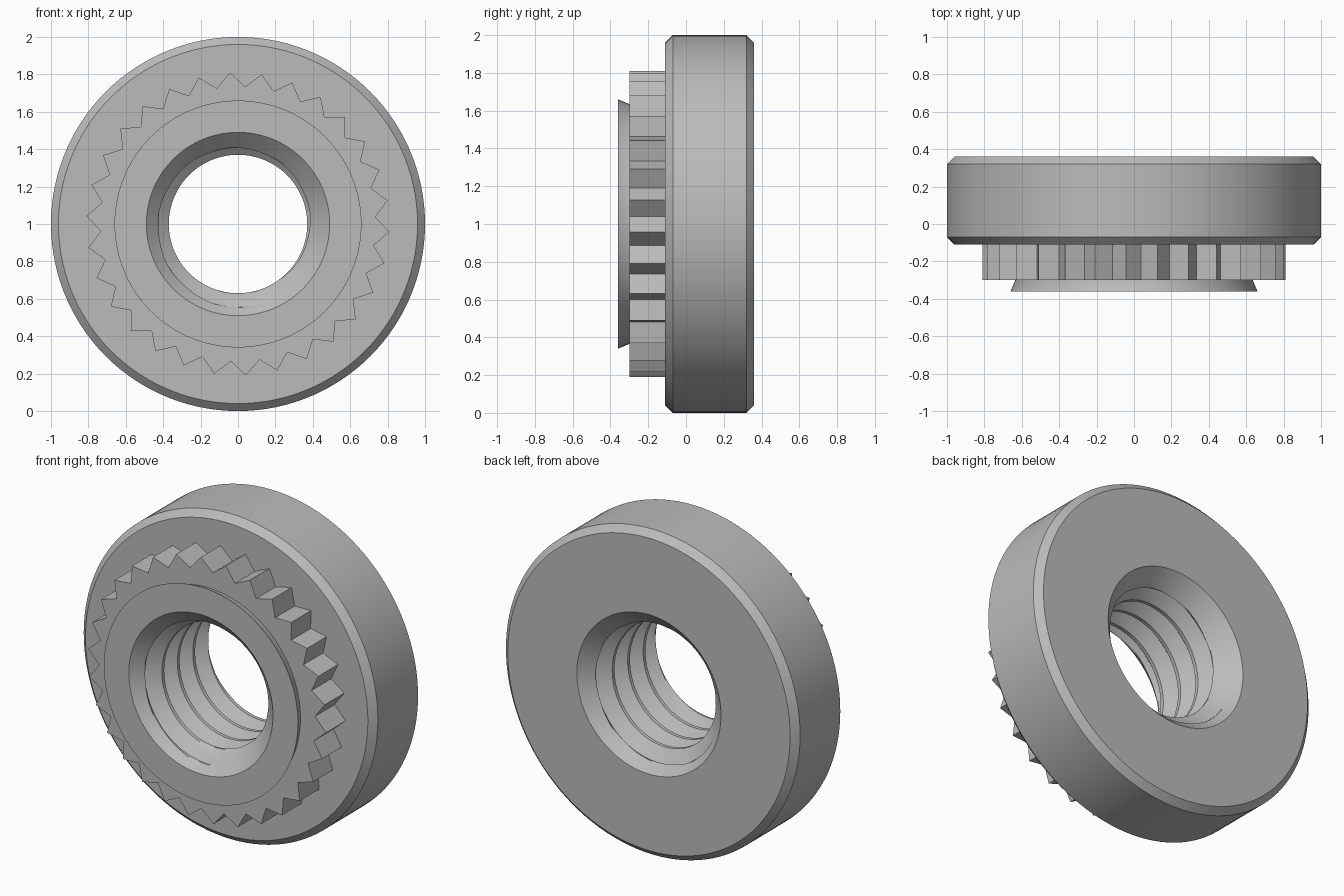
import bpy, bmesh, math

if "Cube" in bpy.data.objects:
    bpy.data.objects.remove(bpy.data.objects["Cube"])

N = 120                      # columns around the axis
CZ = 1.0                     # axis height
FRONT, BACK = -0.36, 0.36
HOLE, MOUTH = 0.37, 0.49     # thread crest radius, countersink mouth radius
PITCH, DEPTH = 0.15, 0.075

steel = bpy.data.materials.new("steel grey")
steel.diffuse_color = (0.5, 0.5, 0.5, 1)
steel.use_nodes = True
steel.node_tree.nodes["Principled BSDF"].inputs["Base Color"].default_value = steel.diffuse_color


def place(r, y, t):
    return (r * math.cos(t), y, CZ + r * math.sin(t))


def skin(bm, columns):
    """Quads between neighbouring columns of points."""
    cols = [[bm.verts.new(p) for p in c] for c in columns]
    for a, b in zip(cols, cols[1:]):
        for k in range(len(a) - 1):
            bm.faces.new((a[k], a[k + 1], b[k + 1], b[k]))


def finish(bm, name, angle=None):
    bmesh.ops.remove_doubles(bm, verts=bm.verts, dist=1e-5)
    bmesh.ops.recalc_face_normals(bm, faces=bm.faces)
    me = bpy.data.meshes.new(name)
    bm.to_mesh(me)
    bm.free()
    me.materials.append(steel)
    ob = bpy.data.objects.new(name, me)
    bpy.context.collection.objects.link(ob)
    if angle:
        bpy.ops.object.select_all(action='DESELECT')
        ob.select_set(True)
        bpy.context.view_layer.objects.active = ob
        bpy.ops.object.shade_smooth_by_angle(angle=math.radians(angle))
    return ob


# thread profile over one pitch: (fraction of pitch, radius), root first
flank = 8
thread = [(0.0, HOLE + DEPTH)]
thread += [(0.05 + 0.4 * i / flank, HOLE + DEPTH * (1 - i / flank)) for i in range(flank + 1)]
thread += [(0.525, HOLE)]
thread += [(0.6 + 0.4 * i / flank, HOLE + DEPTH * i / flank) for i in range(flank)]


def bore_point(r, y, t):
    """Keep a thread point inside the nut and outside both countersinks."""
    y = min(max(y, FRONT), BACK)
    cone = MOUTH - min(y - FRONT, BACK - y)
    return place(max(r, cone), y, t)


# nut body: turned outside plus helical thread inside
bm = bmesh.new()
outline = [(MOUTH, FRONT), (0.66, FRONT), (0.635, -0.30), (0.635, -0.11), (0.96, -0.11),
           (1.0, -0.07), (1.0, 0.32), (0.96, BACK), (MOUTH, BACK)]
angles = [2 * math.pi * i / N for i in range(N + 1)]
skin(bm, [[place(r, y, t) for r, y in outline] for t in angles])
columns = []
for t in angles:
    base = -0.315 - PITCH * (t - 1.5 * math.pi) / (2 * math.pi)
    columns.append([bore_point(r, base + PITCH * (n + u), t)
                    for n in range(-3, 8) for u, r in thread])
skin(bm, columns)
finish(bm, "nut_body", 30)

# knurled ring: 30 pointed teeth behind the collar
bm = bmesh.new()
ring = []
for i in range(61):
    t = math.radians(9 + 6 * (i % 60))
    r = 0.735 if i % 2 else 0.81
    ring.append([place(0.635, -0.30, t), place(r, -0.30, t), place(r, -0.11, t)])
skin(bm, ring)
finish(bm, "knurled_ring")
